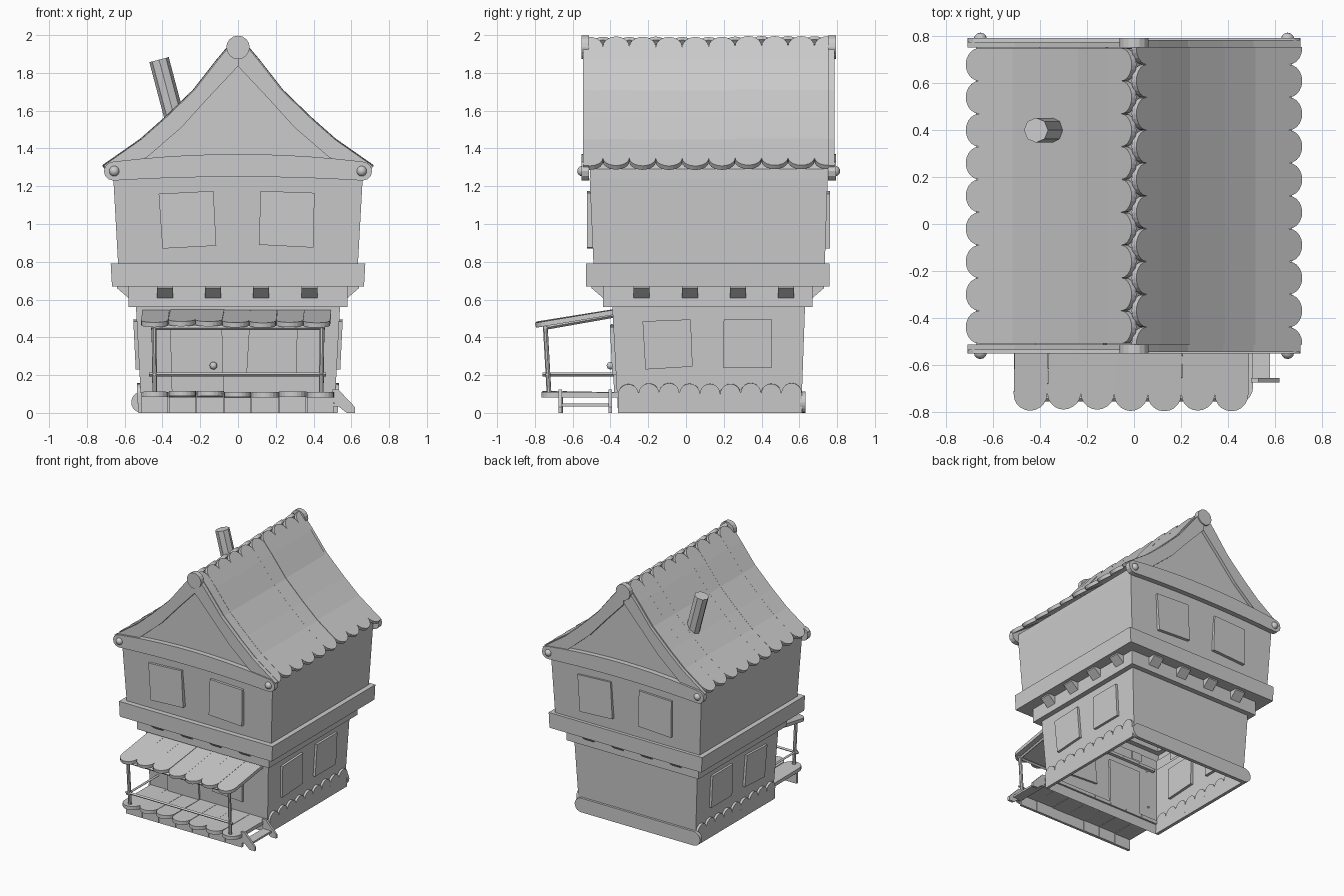
import bpy, bmesh, math, random
from mathutils import Vector as V

if "Cube" in bpy.data.objects:
    bpy.data.objects.remove(bpy.data.objects["Cube"])
random.seed(4)
X, Y, Z = V((1, 0, 0)), V((0, 1, 0)), V((0, 0, 1))


def mesh(name, verts, faces, fix=True):
    bm = bmesh.new()
    vs = [bm.verts.new(v) for v in verts]
    for f in faces:
        bm.faces.new([vs[i] for i in f])
    if fix:
        bmesh.ops.recalc_face_normals(bm, faces=bm.faces)
    me = bpy.data.meshes.new(name)
    bm.to_mesh(me)
    bm.free()
    ob = bpy.data.objects.new(name, me)
    bpy.context.collection.objects.link(ob)
    return ob


def prism(name, pts, o, u, v, w):
    """Polygon in the (u, v) plane at o, extruded by vector w."""
    a = [V(o) + u * p[0] + v * p[1] for p in pts]
    n = len(a)
    faces = [list(range(n)), list(range(n, 2 * n))]
    faces += [[i, (i + 1) % n, n + (i + 1) % n, n + i] for i in range(n)]
    return mesh(name, a + [p + w for p in a], faces)


def box(name, lo, hi):
    pts = [(lo[0], lo[1]), (hi[0], lo[1]), (hi[0], hi[1]), (lo[0], hi[1])]
    return prism(name, pts, (0, 0, lo[2]), X, Y, Z * (hi[2] - lo[2]))


def rod(name, a, b, r, sides=8):
    a, b = V(a), V(b)
    bpy.ops.mesh.primitive_cylinder_add(vertices=sides, radius=r, depth=(b - a).length, location=(a + b) / 2)
    ob = bpy.context.object
    ob.rotation_mode = 'QUATERNION'
    ob.rotation_quaternion = (b - a).to_track_quat('Z', 'Y')
    ob.name = name
    return ob


def knob(name, loc, r):
    bpy.ops.mesh.primitive_uv_sphere_add(segments=12, ring_count=8, radius=r, location=loc)
    bpy.context.object.name = name
    bpy.ops.object.shade_smooth()


def plank(name, path, across, width, thick, round0=False, round1=True, clip=None):
    """Board following a path, with optional half-round ends."""
    path = [V(p) for p in path]
    cum = [0]
    for a, b in zip(path, path[1:]):
        cum.append(cum[-1] + (b - a).length)
    L, r = cum[-1], width / 2
    arc = [r * (1 - math.cos(math.radians(a))) for a in (3, 18, 36, 54, 72, 90)]
    st = {round(c, 4) for c in cum[1:-1]}
    st |= set(arc) if round0 else {0}
    st |= {L - s for s in arc} if round1 else {L}
    verts, faces = [], []
    for s in sorted(st):
        i = next(k for k in range(len(path) - 1) if s <= cum[k + 1] + 1e-6)
        t = (path[i + 1] - path[i]).normalized()
        p = path[i] + t * (s - cum[i])
        n = t.cross(across).normalized() * thick / 2
        d = min(s if round0 else r, L - s if round1 else r, r)
        h = math.sqrt(max(r * r - (r - d) ** 2, 1e-6))
        for k, m in ((-h, n), (h, n), (h, -n), (-h, -n)):
            q = p + across * k + m
            if clip:
                q.y = min(max(q.y, clip[0]), clip[1])
            verts.append(q)
    n = len(verts) // 4
    for i in range(n - 1):
        for k in range(4):
            l = (k + 1) % 4
            faces.append([4 * i + k, 4 * i + l, 4 * i + 4 + l, 4 * i + 4 + k])
    faces += [[0, 1, 2, 3], [4 * n - 4 + k for k in range(4)]]
    return mesh(name, verts, faces)


# house shell: stacked flaring walls, open below (z, half width, front y, back y)
rings = [(0, .51, -.36, .61), (.56, .54, -.39, .63), (.56, .58, -.44, .67), (.67, .58, -.44, .67),
         (.67, .667, -.53, .76), (.79, .674, -.53, .76), (.79, .635, -.49, .735), (1.24, .66, -.51, .75)]
vs, fs = [], []
for z, h, a, b in rings:
    vs += [(-h, a, z), (h, a, z), (h, b, z), (-h, b, z)]
for i in range(len(rings) - 1):
    fs += [[4 * i + k, 4 * i + (k + 1) % 4, 4 * i + 4 + (k + 1) % 4, 4 * i + 4 + k] for k in range(4)]
mesh("house_walls", vs, fs, False)

# gable block under the roof
prof = [(.71, 1.315), (.51, 1.455), (.38, 1.57), (.23, 1.715), (.105, 1.875), (0, 2.0)]
gab = [(.66, 1.24), (.66, 1.29)] + [(x, z - .05) for x, z in prof[1:]]
gab += [(-x, z) for x, z in gab[-2::-1]]
prism("gable_block", gab, (0, -.508, 0), X, Z, Y * 1.256)

# roof planks
for s, y0, n in ((-1, -.44, 9), (1, -.51, 10)):
    for i in range(n):
        lift = random.uniform(-.019, -.013)
        path = [(s * x, y0 + .14 * i, z + lift) for x, z in prof]
        plank("roof_plank", path, Y, .14, .026, True, True, (-.515, .755))

# gable trim on both ends
inner = [(0, 1.84), (.16, 1.67), (.30, 1.515), (.48, 1.36), (.66, 1.25)]
xs = [-.66 + .132 * i for i in range(11)]
bow = lambda x: 1 - (x / .66) ** 2
end = [(.66 + .05 * math.cos(a), 1.28 + .05 * math.sin(a)) for a in (-1.05, -.52, 0, .52, 1.05)]
beam = [(x, 1.23 + .02 * bow(x)) for x in xs] + end
beam += [(x, 1.33 + .04 * bow(x)) for x in xs[::-1]] + [(-x, z) for x, z in end[::-1]]
for y, d in ((-.513, -1), (.753, 1)):
    for s in (-1, 1):
        pts = [(s * x, z - .005) for x, z in prof + inner]
        prism("gable_rafter", pts, (0, y, 0), X, Z, Y * d * (.028 + .004 * s))
        knob("beam_knob", (s * .655, y + d * .035, 1.28), .028)
    prism("gable_beam", beam, (0, y, 0), X, Z, Y * d * .04)
    rod("ridge_cap", (0, y, 1.935), (0, y + d * .04, 1.935), .062, 16)

# chimney
rod("chimney", (-.32, .4, 1.5), (-.418, .4, 1.87), .053)

# brackets under the upper floor
brk = [(-.01, .60), (.06, .66), (.06, .672), (0, .672), (-.01, .665)]
for i in range(4):
    x, y = -.43 + .255 * i, -.277 + .255 * i
    prism("front_bracket", brk, (x, -.44, 0), -Y, Z, X * .085)
    prism("back_bracket", brk, (x, .67, 0), Y, Z, X * .085)
    for s in (-1, 1):
        prism("side_bracket", brk, (s * .58, y, 0), X * s, Z, Y * .085)

# windows
up = [[(-.42, 1.16), (-.13, 1.175), (-.115, .885), (-.40, .87)],
      [(.12, 1.175), (.405, 1.165), (.40, .875), (.11, .89)]]
for q in up:
    prism("upper_front_window", q, (0, -.525, 0), X, Z, Y * .045)
    prism("upper_back_window", q, (0, .762, 0), -X, Z, -Y * .045)
low = [[(-.23, .485), (.025, .495), (.035, .245), (-.215, .23)],
       [(.2, .495), (.455, .495), (.455, .24), (.195, .24)]]
for q in low:
    for s in (-1, 1):
        tilt = V((s * .05, 0, 1))
        prism("lower_side_window", q, (s * .53, 0, 0), Y, tilt, -X * s * .04)

# front door and window
tilt = V((0, -.05, 1))
prism("front_door", [(-.35, .1), (-.075, .1), (-.085, .47), (-.36, .47)], (0, -.375, 0), X, tilt, Y * .03)
prism("front_window", [(.045, .215), (.31, .2), (.315, .455), (.06, .465)], (0, -.38, 0), X, tilt, Y * .035)
knob("door_knob", (-.13, -.4, .25), .02)

# scalloped skirting along the sides, rounded board along the back
for i in range(9):
    y = -.305 + .108 * i
    for s in (-1, 1):
        h = .155 + random.uniform(-.006, .004)
        plank("side_skirt_board", [(s * .516, y, 0), (s * .524, y, h)], Y, .108, .024)
plank("back_base_board", [(-.565, .618, .056), (.535, .618, .056)], Z, .112, .028, True, True)

# porch deck, skirt and roof
for i in range(7):
    j = random.uniform(-.008, .008)
    x = -.44 + .146 * i
    plank("deck_plank", [(x, -.35, .095), (x, -.765 + j, .097 + j)], X, .144, .028)
    box("deck_skirt_board", (x - .072, -.675, 0), (x + .07, -.655 + j * .5, .085))
    x = -.435 + .143 * i
    path = [(x + j, -.37, .535 + j * .5), (x - .008, -.795 + j, .465 + j)]
    plank("porch_roof_plank", path, X, .143, .026)

# porch posts, rails and beams
for x in (-.445, .445):
    rod("porch_post", (x * .99, -.725, .1), (x, -.745, .46), .013)
    rod("porch_side_beam", (x, -.75, .45), (x, -.38, .515), .011, 4)
rod("front_rail", (-.47, -.735, .203), (.465, -.735, .203), .01, 4)
rod("left_rail", (-.443, -.76, .203), (-.443, -.36, .203), .01, 4)
rod("porch_front_beam", (-.46, -.745, .45), (.46, -.745, .45), .012, 4)

# side step
stringer = [(.5, .06), (.5, .125), (.53, .125), (.62, .03), (.62, 0), (.575, 0)]
for y in (-.675, -.41):
    prism("step_stringer", stringer, (0, y, 0), X, Z, Y * .018)
box("step_tread", (.505, -.67, .035), (.58, -.395, .05))
